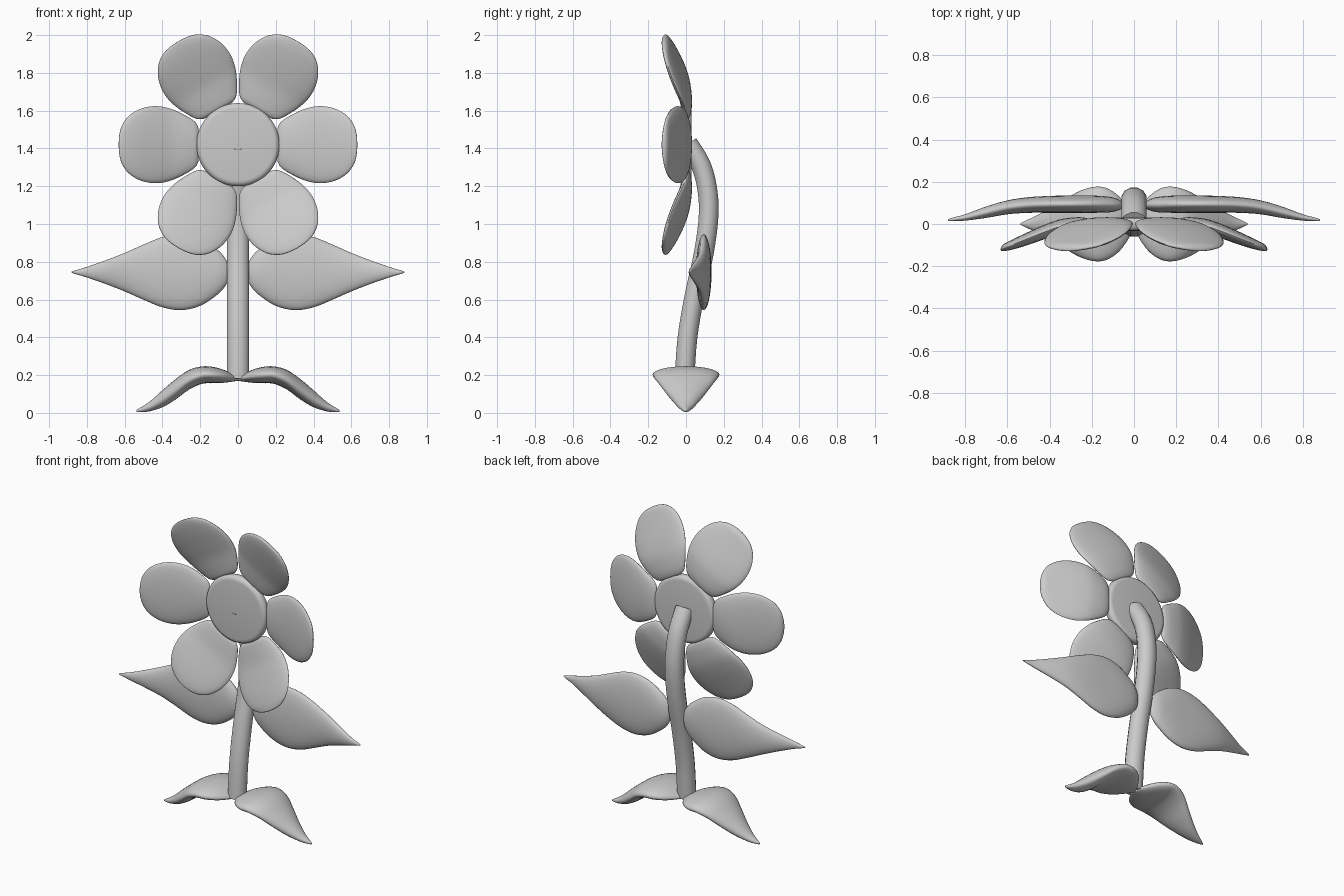
import bpy, bmesh, math
from mathutils import Vector

if "Cube" in bpy.data.objects:
    bpy.data.objects.remove(bpy.data.objects["Cube"])


def interp(rows, steps):
    """Catmull-Rom through the given rows."""
    out = []
    for i in range(len(rows) - 1):
        p0, p1 = rows[max(i - 1, 0)], rows[i]
        p2, p3 = rows[i + 1], rows[min(i + 2, len(rows) - 1)]
        for k in range(steps):
            t = k / steps
            out.append([0.5 * (2 * b + (c - a) * t + (2 * a - 5 * b + 4 * c - d) * t * t
                               + (3 * b - a - 3 * c + d) * t ** 3)
                        for a, b, c, d in zip(p0, p1, p2, p3)])
    return out + [list(rows[-1])]


def loft(name, rings, angle=60):
    bm = bmesh.new()
    vs = [[bm.verts.new(p) for p in r] for r in rings]
    n = len(vs[0])
    for a, b in zip(vs, vs[1:]):
        for i in range(n):
            bm.faces.new((a[i], a[(i + 1) % n], b[(i + 1) % n], b[i]))
    bm.faces.new(vs[0][::-1])
    bm.faces.new(vs[-1])
    bmesh.ops.recalc_face_normals(bm, faces=bm.faces[:])
    me = bpy.data.meshes.new(name)
    bm.to_mesh(me)
    bm.free()
    ob = bpy.data.objects.new(name, me)
    bpy.context.collection.objects.link(ob)
    bpy.ops.object.select_all(action='DESELECT')
    bpy.context.view_layer.objects.active = ob
    ob.select_set(True)
    bpy.ops.object.shade_smooth_by_angle(angle=math.radians(angle))
    return ob


def blade(name, stations, origin, along, across, normal, n=28):
    """Stations: distance, half width, offset, half thickness."""
    o, a, b, c = (Vector(v) for v in (origin, along, across, normal))
    rings = []
    for d, w, h, t in interp(stations, 4):
        ring = []
        for i in range(n):
            q = 2 * math.pi * i / n
            ring.append(o + a * d + b * max(w, .001) * math.cos(q)
                        + c * (h + max(t, .001) * math.sin(q)))
        rings.append(ring)
    return loft(name, rings)


# Petals, cupped towards the front
petal = [(.208, .085, .008, .01), (.225, .118, .006, .022), (.27, .15, .002, .03),
         (.35, .188, -.012, .034), (.43, .204, -.04, .034), (.51, .192, -.072, .03),
         (.575, .155, -.097, .024), (.613, .105, -.11, .018), (.628, .055, -.117, .011),
         (.632, .004, -.12, .003)]
for k in range(6):
    q = math.radians(60 * k)
    blade(f"petal_{k + 1}", petal, (0, 0, 1.42), (math.cos(q), 0, math.sin(q)),
          (-math.sin(q), 0, math.cos(q)), (0, 1, 0))

# Round flower centre with softened rim
rim = [(-.032, .19), (-.03, .203), (-.022, .215), (-.008, .22),
       (.008, .22), (.02, .215), (.028, .203), (.03, .19)]
loft("flower_centre", [[Vector((r * math.cos(2 * math.pi * i / 48), y,
                                1.42 + r * math.sin(2 * math.pi * i / 48)))
                        for i in range(48)] for y, r in rim])

# Curved stem
path = [Vector((0, y, z)) for y, z in interp(
    [(-.008, .18), (.008, .4), (.045, .62), (.095, .85), (.12, 1.05),
     (.11, 1.2), (.075, 1.32), (.01, 1.425)], 4)]
rings = []
for i, p in enumerate(path):
    t = (path[min(i + 1, len(path) - 1)] - path[max(i - 1, 0)]).normalized()
    side = Vector((1, 0, 0))
    up = t.cross(side)
    rings.append([p + side * .061 * math.cos(2 * math.pi * (k + .5) / 12)
                  + up * .054 * math.sin(2 * math.pi * (k + .5) / 12) for k in range(12)])
loft("stem", rings)

# Stem leaves and ground leaves, mirrored left and right
leaf = [(.052, .03, .088, .012), (.065, .07, .09, .022), (.11, .12, .092, .036),
        (.2, .178, .094, .041), (.3, .201, .094, .041), (.4, .186, .093, .04),
        (.5, .146, .09, .037), (.6, .102, .079, .033), (.7, .063, .056, .027),
        (.8, .028, .031, .015), (.86, .01, .022, .008), (.882, .002, .018, .004)]
foot = [(.0, .012, .175, .006), (.02, .06, .183, .016), (.07, .13, .193, .033),
        (.13, .17, .2, .043), (.19, .176, .2, .046), (.26, .155, .175, .052),
        (.33, .115, .125, .054), (.4, .073, .075, .045), (.47, .036, .033, .025),
        (.52, .013, .015, .011), (.538, .003, .01, .005)]
for side, s in (("right", 1), ("left", -1)):
    blade(f"stem_leaf_{side}", leaf, (0, 0, .745), (s, 0, 0), (0, 0, 1), (0, 1, 0))
    blade(f"ground_leaf_{side}", foot, (0, 0, 0), (s, 0, 0), (0, 1, 0), (0, 0, 1))
